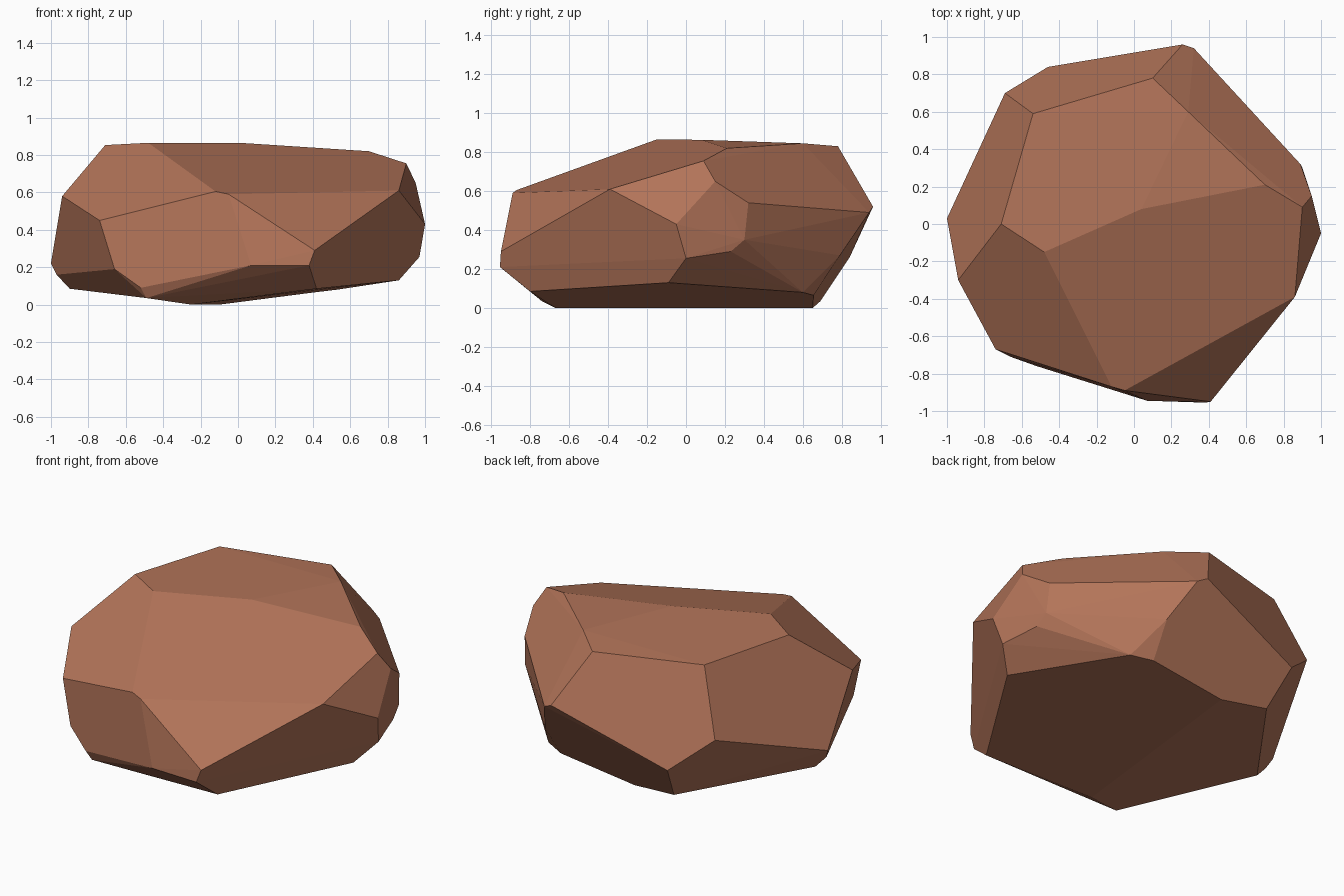
import bpy
import bmesh
import math

# Remove the default object only
cube = bpy.data.objects.get("Cube")
if cube:
    bpy.data.objects.remove(cube, do_unlink=True)

# Corners of the chipped stone, in three bands from top to bottom
crown = [
    (.10, .78, .83), (-.54, .59, .845), (-.71, 0, .853), (-.48, -.15, .865),
    (.04, .08, .863), (.70, .21, .82), (.29, .60, .845), (.90, .09, .755),
    (.95, .15, .65), (.86, -.39, .61), (-.12, -.87, .605), (-.05, -.89, .59),
]
girdle = [
    (1, -.05, .43), (.89, .32, .54), (.90, .30, .35), (.91, .23, .29),
    (.97, 0, .255), (.32, .94, .49), (.26, .96, .52), (.42, .79, .27),
    (-.69, .70, .456), (-.46, .84, .26), (-1, .03, .22), (-.94, -.30, .58),
    (-.74, -.67, .45), (.41, -.95, .29),
]
base = [
    (-.66, -.71, .19), (-.52, -.76, .09), (-.49, -.74, .035), (.07, -.945, .21),
    (.38, -.955, .21), (.42, -.80, .085), (.86, -.09, .13), (.53, .60, .08),
    (.405, .655, .065), (-.10, .65, 0), (-.25, -.67, 0), (-.40, .69, .035),
    (-.90, .01, .085), (-.97, 0, .16),
]


def make_material(name, color):
    """Plain flat colour for viewport and render."""
    mat = bpy.data.materials.new(name)
    mat.use_nodes = True
    mat.diffuse_color = color
    shader = next(n for n in mat.node_tree.nodes if n.type == "BSDF_PRINCIPLED")
    shader.inputs["Base Color"].default_value = color
    shader.inputs["Roughness"].default_value = 0.9
    return mat


def make_faceted_stone(name, corners, mat):
    """Wrap the corners in a convex shell and merge nearly flat facets."""
    bm = bmesh.new()
    for corner in corners:
        bm.verts.new(corner)
    hull = bmesh.ops.convex_hull(bm, input=bm.verts, use_existing_faces=False)
    unused = {v for v in hull["geom_interior"] + hull["geom_unused"]
              if isinstance(v, bmesh.types.BMVert) and v.is_valid}
    bmesh.ops.delete(bm, geom=list(unused), context="VERTS")
    bmesh.ops.dissolve_limit(bm, angle_limit=math.radians(3),
                             verts=bm.verts, edges=bm.edges)
    bmesh.ops.recalc_face_normals(bm, faces=bm.faces)
    for face in bm.faces:
        face.smooth = False
    mesh = bpy.data.meshes.new(name)
    bm.to_mesh(mesh)
    bm.free()
    mesh.materials.append(mat)
    stone = bpy.data.objects.new(name, mesh)
    bpy.context.collection.objects.link(stone)
    return stone


# One faceted boulder in a single reddish brown
brown = make_material("reddish_brown_stone", (.45, .175, .10, 1))
make_faceted_stone("boulder", crown + girdle + base, brown)
